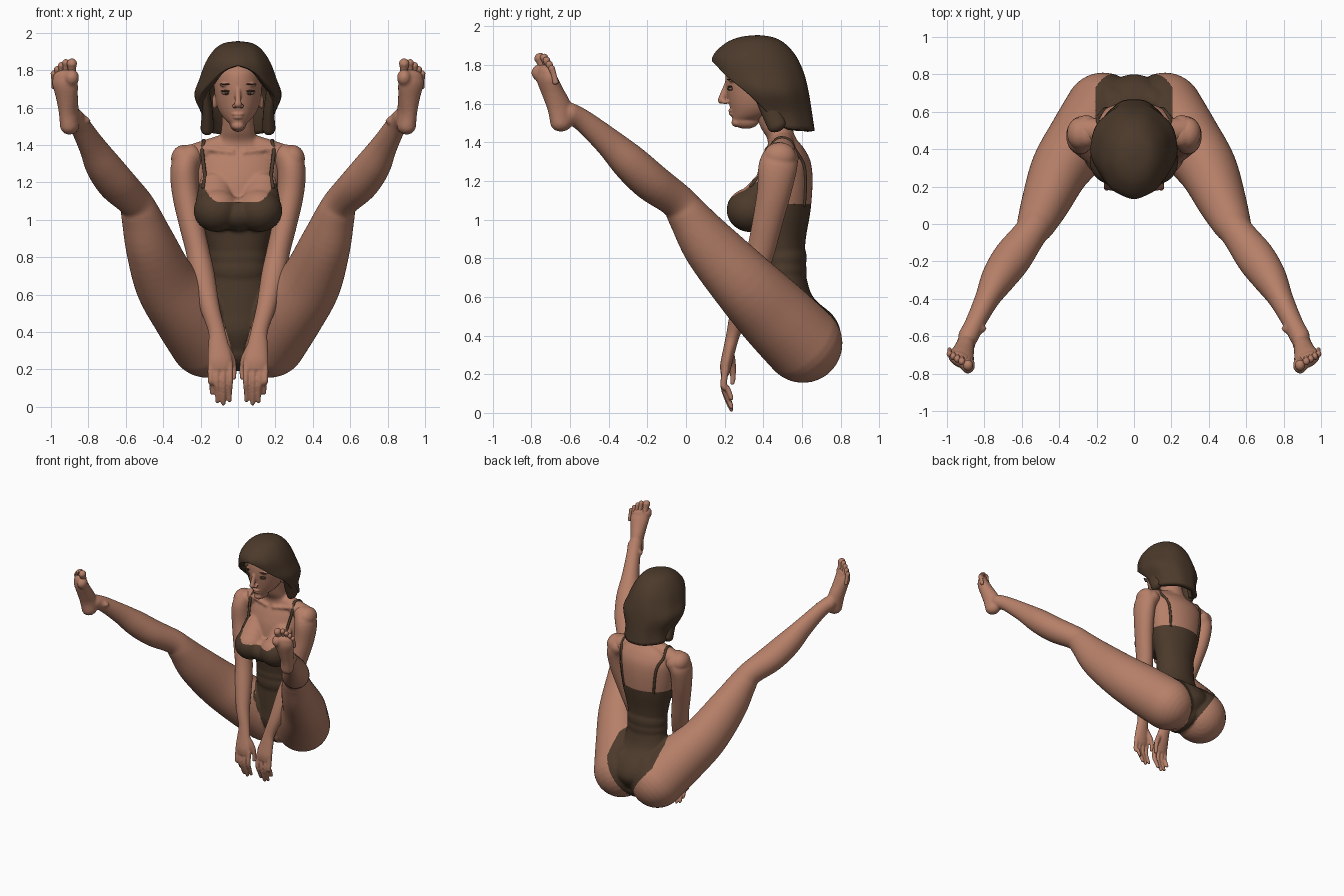
import bpy, bmesh
from math import sin, cos, pi, radians
from mathutils import Vector, Matrix
from mathutils.bvhtree import BVHTree

cube = bpy.data.objects.get("Cube")
if cube:
    bpy.data.objects.remove(cube)


def material(name, r, g, b):
    mat = bpy.data.materials.new(name)
    mat.use_nodes = True
    mat.diffuse_color = (r, g, b, 1)
    mat.node_tree.nodes["Principled BSDF"].inputs["Base Color"].default_value = (r, g, b, 1)
    return mat


SKIN = material("skin", .47, .215, .14)
BROWN = material("dark_brown", .072, .042, .024)
EYE = material("eye_grey", .2, .13, .1)


def spline(points, steps):
    """Resample a list of tuples along a Catmull-Rom spline."""
    rows = [Vector(p) for p in points]
    rows = [rows[0]] + rows + [rows[-1]]
    out = []
    for a, b, c, d in zip(rows, rows[1:], rows[2:], rows[3:]):
        for i in range(steps):
            t = i / steps
            out.append(b + (c - a) * (t / 2) + (a * 2 - b * 5 + c * 4 - d) * (t * t / 2)
                       + (b * 3 - a - c * 3 + d) * (t ** 3 / 2))
    return out + [rows[-1]]


def tube(bm, points, ref=(1, 0, 0), sides=40, steps=5, mirror=False, flip=1, upright=False):
    """Rounded tube through (x, y, z, radius along ref, other radius)."""
    rows = spline(points, steps)
    centres = [Vector(r[:3]) for r in rows]
    tangents = [(centres[min(i + 1, len(rows) - 1)] - centres[max(i - 1, 0)]).normalized()
                for i in range(len(rows))]
    if upright:
        tangents = [Vector((0, 0, 1))] * len(rows)
    sections = [(c, t, r[3], r[4]) for c, t, r in zip(centres, tangents, rows)]

    def cap(section, sign):
        c, t, ra, rb = section
        return [(c + t * (sign * min(ra, rb) * sin(radians(a))), t,
                 ra * cos(radians(a)), rb * cos(radians(a))) for a in range(12, 88, 12)]

    sections = cap(sections[0], -1)[::-1] + sections + cap(sections[-1], 1)
    rings = []
    for c, t, ra, rb in sections:
        u = Vector(ref)
        u = (u - t * u.dot(t)).normalized()
        v = t.cross(u)
        ring = []
        for i in range(sides):
            a = 2 * pi * i / sides
            p = c + u * (ra * cos(a)) + v * (rb * sin(a))
            ring.append(bm.verts.new((p.x * flip, p.y, p.z)))
        rings.append(ring)
    for lo, hi in zip(rings, rings[1:]):
        for i in range(sides):
            j = (i + 1) % sides
            bm.faces.new((lo[i], lo[j], hi[j], hi[i]))
    bm.faces.new(rings[0])
    bm.faces.new(rings[-1])
    if mirror:
        tube(bm, points, ref, sides, steps, False, -flip, upright)


def ball(bm, centre, size, mirror=False):
    for s in ((1, -1) if mirror else (1,)):
        place = Matrix.Translation((centre[0] * s, centre[1], centre[2])) @ Matrix.Diagonal((*size, 1))
        bmesh.ops.create_uvsphere(bm, u_segments=32, v_segments=20, radius=1, matrix=place)


def finish(bm, name, mats, voxel=0, smooth=3):
    """Make an object; with a voxel size, fuse its pieces into one skin."""
    bmesh.ops.recalc_face_normals(bm, faces=bm.faces)
    mesh = bpy.data.meshes.new(name)
    bm.to_mesh(mesh)
    bm.free()
    obj = bpy.data.objects.new(name, mesh)
    bpy.context.collection.objects.link(obj)
    if voxel:
        fuse = obj.modifiers.new("fuse", "REMESH")
        fuse.mode, fuse.voxel_size = "VOXEL", voxel
        relax = obj.modifiers.new("relax", "SMOOTH")
        relax.factor, relax.iterations = .5, smooth
        graph = bpy.context.evaluated_depsgraph_get()
        obj.data = bpy.data.meshes.new_from_object(obj.evaluated_get(graph))
        obj.modifiers.clear()
        obj.data.name = name
    obj.data.materials.clear()
    for mat in mats:
        obj.data.materials.append(mat)
    for face in obj.data.polygons:
        face.use_smooth = True
    return obj


def column(bm, rows):
    """Upright loft through (z, half width, front y, back y) rows."""
    tube(bm, [(0, (f + b) / 2, z, w, (b - f) / 2) for z, w, f, b in rows], sides=48, upright=True)


# Body: torso, neck, bust, legs and feet fused together
bm = bmesh.new()
column(bm, [(.3, .11, .43, .74), (.4, .19, .39, .8), (.5, .2, .39, .765),
            (.59, .185, .39, .665), (.68, .165, .39, .628), (.78, .152, .385, .615),
            (.9, .17, .37, .62), (1.05, .205, .35, .645), (1.2, .225, .36, .655),
            (1.3, .225, .39, .645), (1.37, .19, .42, .61), (1.42, .11, .42, .57),
            (1.48, .09, .385, .55), (1.58, .085, .35, .53)])
for z in (.735, .8):
    column(bm, [(z, .163, .377, .625), (z + .004, .163, .377, .625)])
ball(bm, (.1, .62, .46), (.13, .125, .125), True)
ball(bm, (.115, .335, 1.05), (.122, .125, .115), True)
ball(bm, (0, .35, 1.03), (.13, .115, .09))
tube(bm, [(.13, .4, 1.21, .075, .04), (.125, .36, 1.11, .1, .085)], mirror=True)
tube(bm, [(.05, .5, 1.41, .055, .055), (.27, .5, 1.33, .07, .065)], (0, 1, 0), mirror=True)
tube(bm, [(.03, .415, 1.36, .012, .012), (.2, .45, 1.385, .012, .012)], (0, 1, 0), mirror=True)
tube(bm, [(.165, .605, .36, .205, .205), (.28, .45, .515, .185, .195), (.39, .3, .67, .16, .175),
          (.47, .12, .87, .13, .145), (.522, .005, 1.03, .104, .105), (.555, -.05, 1.1, .09, .092),
          (.65, -.18, 1.195, .104, .1), (.725, -.29, 1.295, .092, .096), (.785, -.4, 1.4, .066, .076),
          (.85, -.53, 1.51, .053, .058), (.885, -.6, 1.55, .055, .055)], (1, .6, 0), mirror=True)
tube(bm, [(.9, -.645, 1.505, .05, .06), (.905, -.655, 1.58, .05, .065),
          (.915, -.69, 1.66, .06, .056), (.925, -.72, 1.73, .073, .048),
          (.93, -.725, 1.765, .065, .038)], (1, .5, 0), mirror=True)
ball(bm, (.888, -.755, 1.76), (.038, .045, .045), True)
ball(bm, (.855, -.56, 1.53), (.068, .03, .03), True)
body = finish(bm, "body", [SKIN, BROWN], .0095, 4)

# Toes
bm = bmesh.new()
for x, y, z, r in ((.888, -.755, 1.835, .027), (.921, -.735, 1.84, .0185), (.945, -.722, 1.825, .0175),
                   (.967, -.708, 1.805, .0165), (.986, -.695, 1.782, .0155)):
    tube(bm, [(x, y + .02, z - .07, r * .8, r), (x, y + .01, z - .03, r * .8, r * .9),
              (x, y, z, r, r * 1.1)], sides=16, mirror=True)
finish(bm, "toes", [SKIN])


# Swimsuit: a region of the body, positive inside its neckline and leg openings
def clamp(v):
    return max(0, min(1, v))


def suit(p):
    x = abs(p.x)
    k = clamp((p.y - .36) / .1)
    neckline = (1.095 + 12 * max(0, x - .1) ** 2) * (1 - k) + 1.08 * k
    k = clamp((p.y - .42) / .15)
    hip = min(.025 + .9 * max(0, p.z - .2) ** 1.4, .205 + max(0, p.z - .68) * .5)
    width = (.03 + .32 * (p.z - .3)) * (1 - k) + hip * k
    return min(neckline - p.z, max(width, .025) - x)


axes = [Vector(a) * .001 for a in ((1, 0, 0), (0, 1, 0), (0, 0, 1))]
for vert in body.data.vertices:
    value = suit(vert.co)
    if abs(value) < .006:
        slope = Vector([(suit(vert.co + a) - value) / .001 for a in axes])
        if slope.length > .3:
            shift = slope * (-value / slope.length_squared)
            if shift.length < .007:
                vert.co += shift
for face in body.data.polygons:
    face.material_index = int(suit(face.center) > 0)

# Shoulder straps laid onto the body
bm = bmesh.new()
bm.from_mesh(body.data)
tree = BVHTree.FromBMesh(bm)
bm.free()
bm = bmesh.new()
path = spline([(.2, .32, 1.19), (.198, .37, 1.28), (.185, .47, 1.43),
               (.195, .6, 1.37), (.185, .67, 1.24), (.17, .67, 1.07)], 2)
path = [(*tree.find_nearest(p)[0], .01, .009) for p in path]
tube(bm, path, sides=10, mirror=True)
finish(bm, "shoulder_straps", [BROWN])

# Arms and hands
bm = bmesh.new()
tube(bm, [(.255, .495, 1.33, .07, .09), (.285, .475, 1.27, .076, .1), (.28, .455, 1.14, .072, .088),
          (.25, .42, .98, .066, .078), (.215, .385, .83, .063, .072), (.19, .34, .7, .066, .066),
          (.15, .28, .53, .052, .05), (.115, .245, .41, .045, .036), (.105, .225, .33, .055, .032),
          (.097, .207, .25, .066, .03), (.095, .202, .21, .062, .024)], mirror=True)
ball(bm, (.29, .485, 1.325), (.068, .085, .075), True)
for x, tip, z in ((.042, .045, .035), (.079, .078, .018), (.114, .11, .03), (.146, .14, .075)):
    tube(bm, [(x, .205, .23, .017, .018), (x, .195, .14, .016, .017),
              (tip, .215, z + .05, .014, .015), (tip, .235, z, .012, .012)], sides=14, mirror=True)
tube(bm, [(.07, .225, .33, .02, .022), (.035, .238, .26, .02, .02),
          (.022, .243, .2, .015, .016), (.022, .24, .155, .012, .013)], sides=14, mirror=True)
finish(bm, "arms", [SKIN], .0075, 2)

# Head with nose, lips, brow and ears
bm = bmesh.new()
column(bm, [(1.515, .045, .24, .38), (1.545, .078, .235, .46), (1.59, .106, .225, .52),
            (1.65, .122, .213, .55), (1.72, .128, .203, .56), (1.79, .12, .21, .55),
            (1.83, .09, .25, .51)])
tube(bm, [(0, .212, 1.7, .014, .014), (0, .195, 1.65, .016, .018),
          (0, .183, 1.618, .02, .019)], sides=16)
ball(bm, (.018, .203, 1.608), (.014, .018, .011), True)
ball(bm, (0, .242, 1.564), (.034, .024, .009))
ball(bm, (0, .245, 1.547), (.029, .024, .01))
ball(bm, (0, .265, 1.503), (.034, .03, .025))
ball(bm, (.055, .24, 1.722), (.045, .02, .012), True)
ball(bm, (.126, .41, 1.63), (.012, .03, .04), True)
finish(bm, "head", [SKIN], .006, 2)

# Eyes, lash lines and eyebrows
for name, mat, z, y, wide, tall in (("eyes", EYE, 1.678, .231, .026, .01),
                                    ("pupils", BROWN, 1.678, .224, .009, .009),
                                    ("lashes", BROWN, 1.688, .228, .031, .005),
                                    ("eyebrows", BROWN, 1.725, .224, .036, .004)):
    bm = bmesh.new()
    ball(bm, (.062, y, z), (wide, .012, tall), True)
    finish(bm, name, [mat])

# Hair: a shell whose lower rim rises around the face
PROFILE = [(1.955, .005, .365, .375), (1.945, .075, .28, .45), (1.91, .127, .2, .515),
           (1.84, .174, .138, .575), (1.75, .207, .15, .615), (1.66, .234, .19, .637),
           (1.55, .188, .235, .655), (1.45, .188, .27, .67)]
RIM = [(0, 1.825), (18, 1.805), (32, 1.775), (48, 1.715), (64, 1.65), (80, 1.57), (93, 1.5),
       (108, 1.465), (180, 1.455)]


def sample(table, key):
    """Linear lookup in a table sorted by its first column."""
    for a, b in zip(table, table[1:]):
        if min(a[0], b[0]) <= key <= max(a[0], b[0]):
            t = (key - a[0]) / (b[0] - a[0])
            return [p + (q - p) * t for p, q in zip(a[1:], b[1:])]
    return table[-1][1:]


smooth_profile = [tuple(r) for r in spline(PROFILE, 6)]
bm = bmesh.new()
count, levels = 72, 30
grid = []
for j in range(levels + 1):
    ring = []
    for i in range(count):
        turn = 360 * i / count
        rim = sample(RIM, min(turn, 360 - turn))[0]
        z = 1.955 - (1.955 - rim) * (j / levels) ** 1.6
        w, front, back = sample(smooth_profile, z)
        a = radians(turn)
        lock = 1 + .012 * cos(9 * a) * j / levels
        ring.append(bm.verts.new((w * lock * sin(a),
                                  (front + back) / 2 - (back - front) / 2 * lock * cos(a), z)))
    grid.append(ring)
bm.faces.new(grid[0])
for lo, hi in zip(grid, grid[1:]):
    for i in range(count):
        j = (i + 1) % count
        bm.faces.new((lo[i], lo[j], hi[j], hi[i]))
hair = finish(bm, "hair", [BROWN])
relax = hair.modifiers.new("relax", "SMOOTH")
relax.iterations = 2
shell = hair.modifiers.new("thickness", "SOLIDIFY")
shell.thickness, shell.offset = .04, -1

# Curled locks beside the neck
bm = bmesh.new()
tube(bm, [(.18, .39, 1.68, .03, .05), (.165, .43, 1.58, .03, .05), (.165, .47, 1.49, .035, .05)],
     sides=20, mirror=True)
finish(bm, "side_locks", [BROWN])
